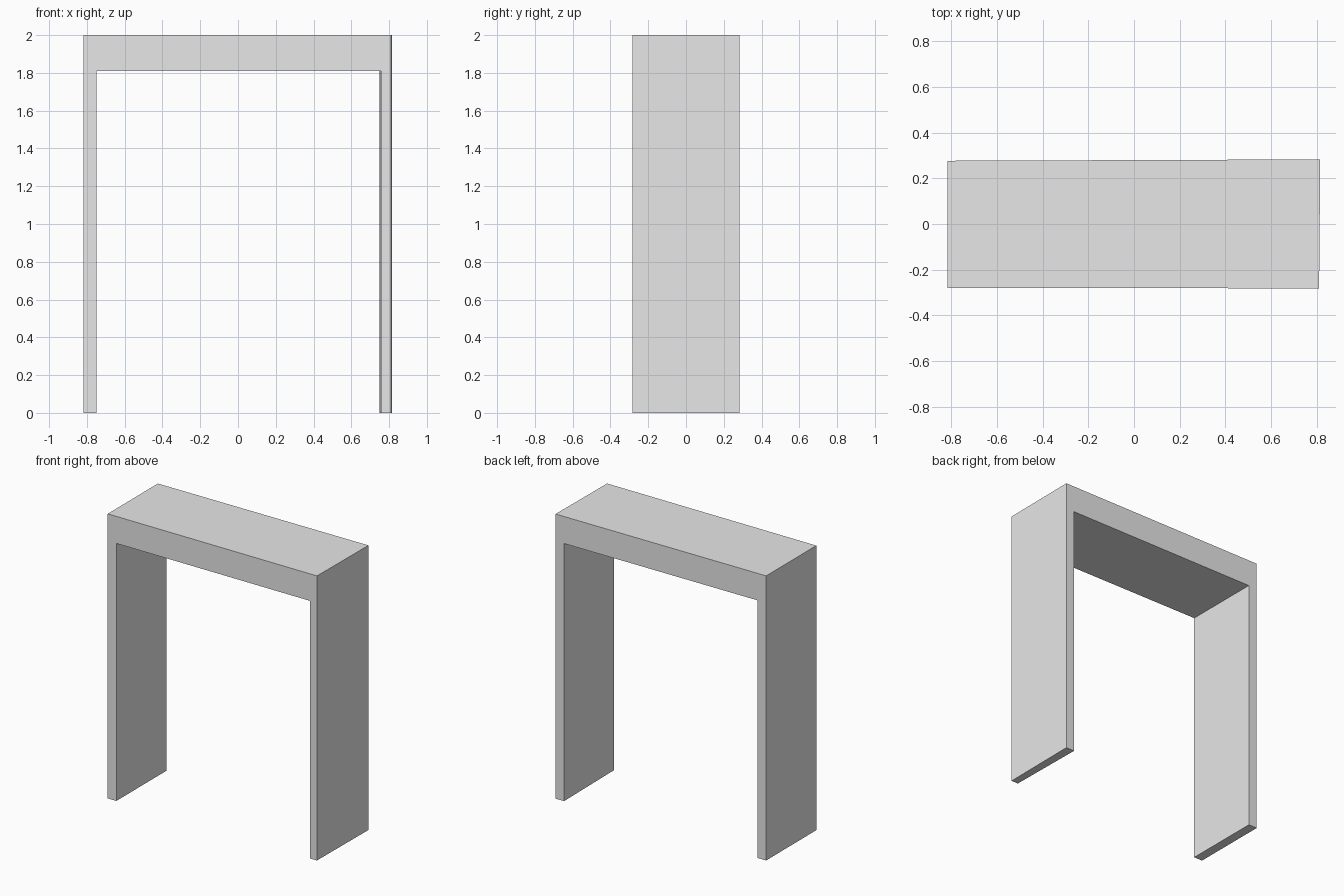
import bpy
import bmesh

old = bpy.data.objects.get("Cube")
if old:
    bpy.data.objects.remove(old, do_unlink=True)

# Single plain grey finish
grey = bpy.data.materials.new("light_grey")
grey.use_nodes = True
colour = (0.8, 0.8, 0.8, 1)
grey.diffuse_color = colour
grey.node_tree.nodes["Principled BSDF"].inputs["Base Color"].default_value = colour

HEIGHT, SOFFIT = 2.0, 1.81


def arch_ring(bm, xs, y_left, y_right):
    """Portal outline: outer and inner x of both legs, at one depth."""
    lo, li, ri, ro = xs
    outline = [(lo, 0), (lo, HEIGHT), (ro, HEIGHT), (ro, 0),
               (ri, 0), (ri, SOFFIT), (li, SOFFIT), (li, 0)]
    slope = (y_right - y_left) / (ro - lo)
    return [bm.verts.new((x, y_left + (x - lo) * slope, z)) for x, z in outline]


# Portal frame: two slab legs joined by a deep lintel, slightly uneven in plan
bm = bmesh.new()
front = arch_ring(bm, (-0.817, -0.75, 0.757, 0.811), -0.28, -0.282)
back = arch_ring(bm, (-0.817, -0.75, 0.75, 0.816), 0.277, 0.283)
for i in range(len(front)):
    j = (i + 1) % len(front)
    bm.faces.new((front[i], front[j], back[j], back[i]))
bm.faces.new(front)
bm.faces.new(back)
bmesh.ops.recalc_face_normals(bm, faces=bm.faces)

mesh = bpy.data.meshes.new("portal_frame")
bm.to_mesh(mesh)
bm.free()
mesh.materials.append(grey)
frame = bpy.data.objects.new("portal_frame", mesh)
bpy.context.collection.objects.link(frame)
